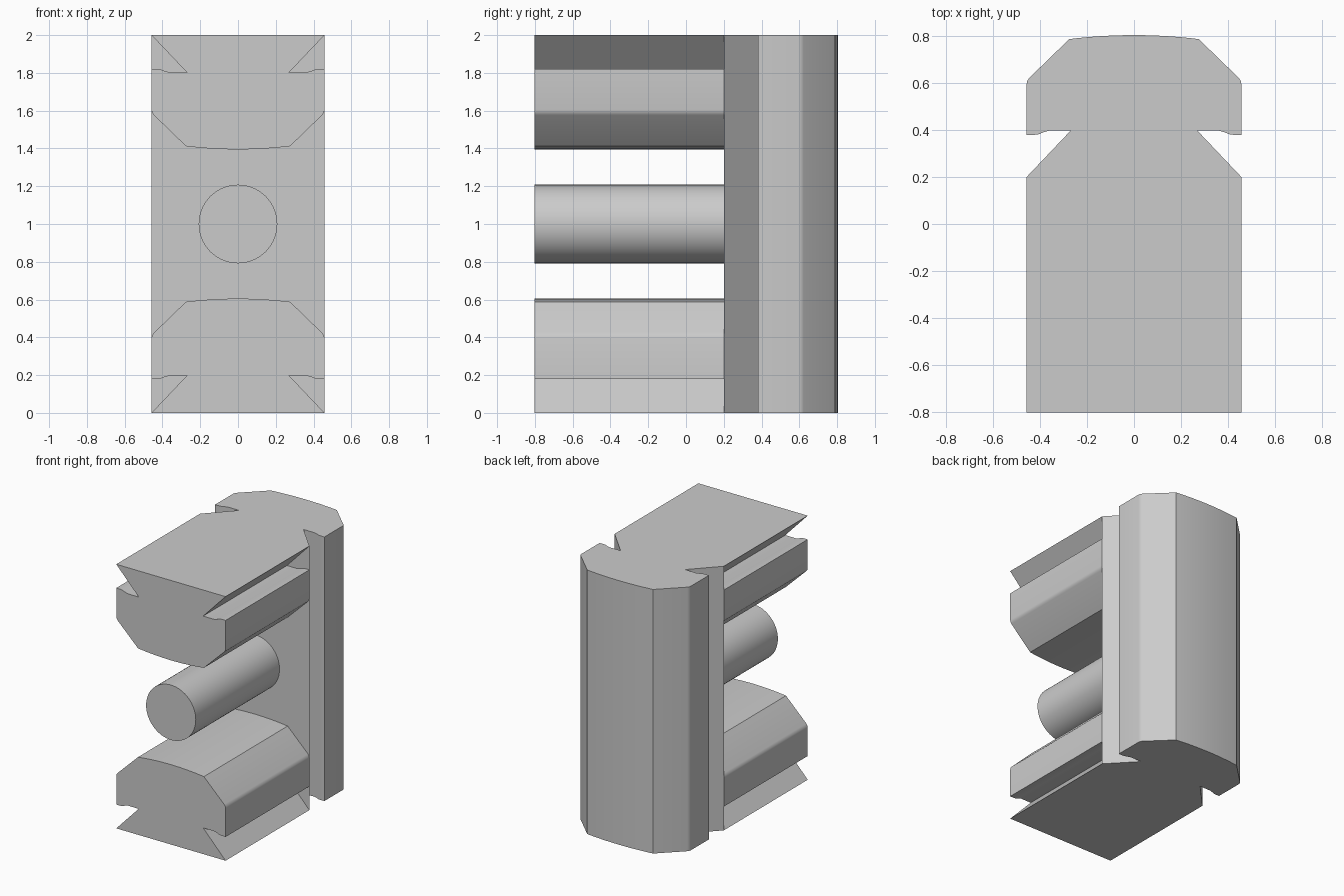
import bpy, bmesh, math
from mathutils import Matrix, Vector

if "Cube" in bpy.data.objects:
    bpy.data.objects.remove(bpy.data.objects["Cube"], do_unlink=True)

HALF_DEPTH = 0.8025
BASE_Y = 0.2      # plane where the blocks meet the back rail
HEIGHT = 2.0

# Single grey material
grey = bpy.data.materials.new("light grey")
grey.use_nodes = True
colour = (0.6, 0.6, 0.6, 1)
grey.diffuse_color = colour
grey.node_tree.nodes["Principled BSDF"].inputs["Base Color"].default_value = colour


def finish(bm, name, matrix):
    bmesh.ops.recalc_face_normals(bm, faces=bm.faces)
    bm.transform(matrix)
    mesh = bpy.data.meshes.new(name)
    bm.to_mesh(mesh)
    bm.free()
    mesh.materials.append(grey)
    obj = bpy.data.objects.new(name, mesh)
    bpy.context.collection.objects.link(obj)
    bpy.ops.object.select_all(action="DESELECT")
    obj.select_set(True)
    bpy.context.view_layer.objects.active = obj
    bpy.ops.object.shade_smooth_by_angle(angle=math.radians(28))


def dovetail_profile():
    """Half section from the flat base, round the notch, to the domed crown."""
    half = [(0.458, 0), (0.27, 0.198), (0.36, 0.198), (0.385, 0.191),
            (0.41, 0.181), (0.43, 0.18), (0.458, 0.18)]
    # softened shoulder, then chamfer
    half += [(0.458, 0.395), (0.455, 0.41), (0.446, 0.423)]
    # shallow crown
    steps, edge, rise = 8, 0.276, 0.017
    half += [(edge * (1 - i / steps), 0.588 + rise * (1 - (1 - i / steps) ** 2))
             for i in range(steps + 1)]
    return half + [(-x, d) for x, d in reversed(half[:-1])]


def dovetail(name, length, matrix):
    """Extrude the section along local z, then place it with the matrix."""
    bm = bmesh.new()
    face = bm.faces.new([bm.verts.new((x, d, 0)) for x, d in dovetail_profile()])
    solid = bmesh.ops.extrude_face_region(bm, geom=[face], use_keep_orig=True)
    moved = [v for v in solid["geom"] if isinstance(v, bmesh.types.BMVert)]
    bmesh.ops.translate(bm, verts=moved, vec=(0, 0, length))
    finish(bm, name, matrix)


def frame(x_axis, y_axis, z_axis, origin):
    rotation = Matrix((x_axis, y_axis, z_axis)).transposed().to_4x4()
    return Matrix.Translation(Vector(origin)) @ rotation


# Upright rail at the back
dovetail("back_rail", HEIGHT, Matrix.Translation((0, BASE_Y, 0)))

# Two blocks reaching forward, crowns facing each other
reach = BASE_Y + HALF_DEPTH
dovetail("lower_block", reach,
         frame((1, 0, 0), (0, 0, 1), (0, -1, 0), (0, BASE_Y, 0)))
dovetail("upper_block", reach,
         frame((-1, 0, 0), (0, 0, -1), (0, -1, 0), (0, BASE_Y, HEIGHT)))

# Round pin between the blocks
bm = bmesh.new()
bmesh.ops.create_cone(bm, cap_ends=True, segments=64, radius1=0.208,
                      radius2=0.208, depth=reach)
finish(bm, "centre_pin", Matrix.Translation((0, BASE_Y - reach / 2, HEIGHT / 2))
       @ Matrix.Rotation(math.pi / 2, 4, "X"))
